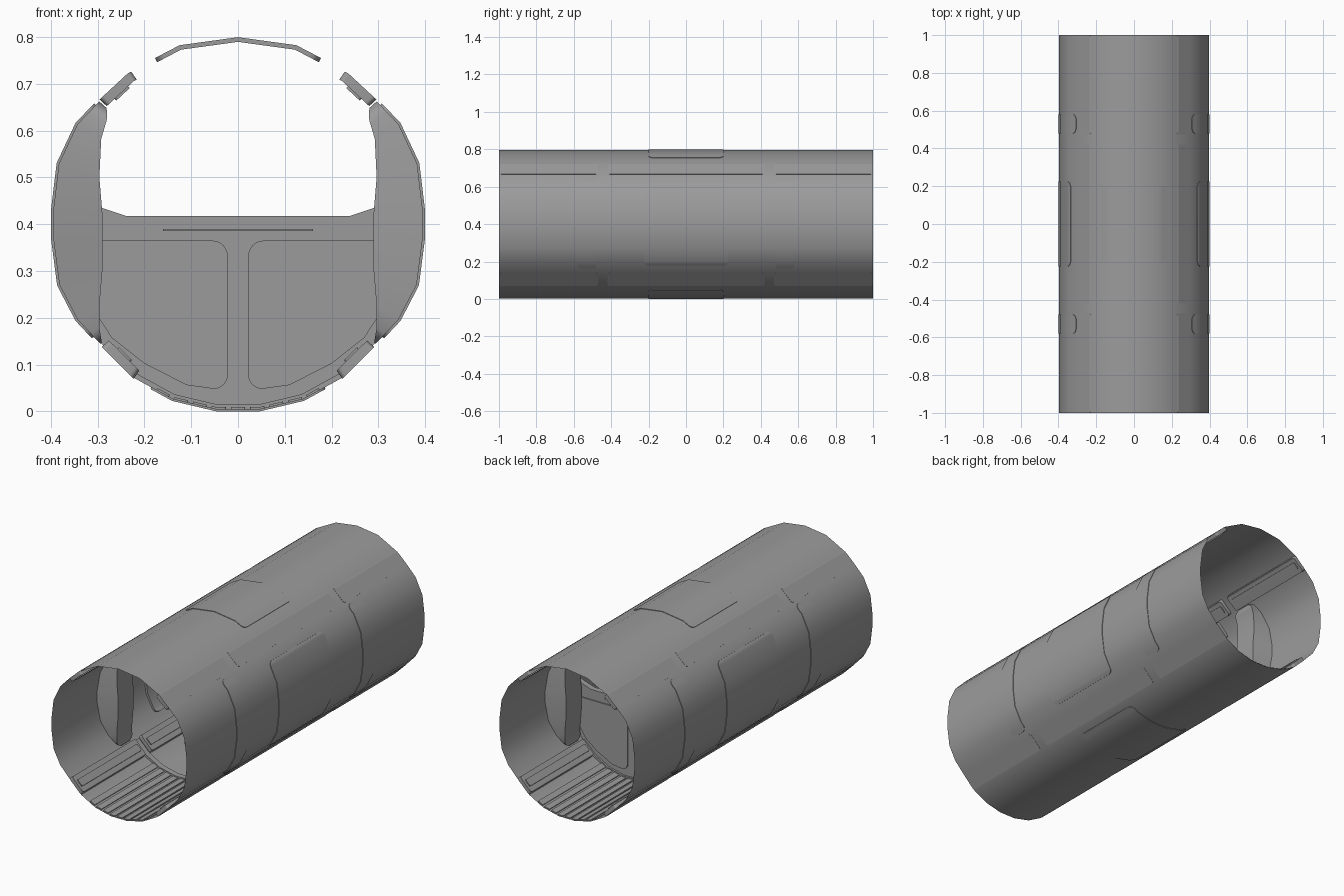
import bpy, bmesh, math
from math import sin, cos, pi, radians, atan2

if "Cube" in bpy.data.objects:
    bpy.data.objects.remove(bpy.data.objects["Cube"])

CZ = 0.4       # height of the tube axis
LIFT = 0.003   # how far cover plates stand proud of the hull

# half cross-section of the hull, top to bottom (x, z)
HALF = [(0, .797), (.124, .780), (.235, .722), (.302, .66), (.345, .615), (.385, .53), (.397, .43),
        (.397, .37), (.384, .27), (.345, .195), (.298, .145), (.222, .07), (.14, .025), (.047, .003), (0, .003)]
# inner edge of the side ribs
RIB = [(.285, .66), (.28, .645), (.28, .625), (.305, .54), (.29, .47), (.29, .27), (.30, .20), (.29, .14)]

GREY = bpy.data.materials.new("dark_grey")
GREY.diffuse_color = (.33, .33, .33, 1)
GREY.use_nodes = True
GREY.node_tree.nodes["Principled BSDF"].inputs["Base Color"].default_value = GREY.diffuse_color


def angle(p):
    return atan2(p[0], p[1] - CZ)


def radius(poly, t):
    """Distance from the axis to a half profile at angle t from the top."""
    t = abs(t)
    if t > pi:
        t = 2 * pi - t
    for a, b in zip(poly, poly[1:]):
        if angle(a) - 1e-6 <= t <= angle(b) + 1e-6:
            ax, az, dx, dz = a[0], a[1] - CZ, b[0] - a[0], b[1] - a[1]
            s, c = sin(t), cos(t)
            return (ax * dz - az * dx) / (s * dz - c * dx)
    return .4


def hull(t):
    return radius(HALF, t)


def inset(d):
    return lambda t: hull(t) - d


def finish(name, bm, solid=True):
    if solid:
        bmesh.ops.recalc_face_normals(bm, faces=bm.faces)
    me = bpy.data.meshes.new(name)
    bm.to_mesh(me)
    bm.free()
    me.materials.append(GREY)
    ob = bpy.data.objects.new(name, me)
    bpy.context.collection.objects.link(ob)
    return ob


def samples(a0, a1, corner):
    """Angles from a0 to a1: hull corners plus fine steps at the rounded ends."""
    ks = [angle(p) for p in HALF]
    ks += [-k for k in ks] + [2 * pi - k for k in ks]
    c = corner / .4
    ts = [k for k in ks if a0 + c < k < a1 - c]
    ts += [a0 + c * i / 4 for i in range(5)] + [a1 - c * i / 4 for i in range(5)]
    out = []
    for t in sorted(ts):
        if not out or t - out[-1] > 1e-4:
            out.append(t)
    return out


def curved_panel(name, a0, a1, yc, hw, r_in, r_out=inset(-LIFT), corner=.025, belly=0, hw_in=None):
    """Solid plate that follows the hull, with rounded corners."""
    bm = bmesh.new()
    rows = []
    for t in samples(a0, a1, corner):
        d = min(t - a0, a1 - t) * .4
        cut = 0
        if d < corner:
            cut = corner - math.sqrt(max(0, corner ** 2 - (corner - d) ** 2))
        w = hw - cut + belly * sin(pi * (t - a0) / (a1 - a0))
        wi = w if hw_in is None else hw_in - cut
        row = []
        for r, y in ((r_out(t), -w), (r_out(t), w), (r_in(t), wi), (r_in(t), -wi)):
            row.append(bm.verts.new((r * sin(t), yc + y, CZ + r * cos(t))))
        rows.append(row)
    for p, q in zip(rows, rows[1:]):
        for i in range(4):
            bm.faces.new((p[i], p[(i + 1) % 4], q[(i + 1) % 4], q[i]))
    bm.faces.new(rows[0])
    bm.faces.new(rows[-1][::-1])
    return finish(name, bm)


def slab(name, pts, y0, y1):
    """Flat x-z outline extruded along y."""
    bm = bmesh.new()
    f = bm.faces.new([bm.verts.new((x, y0, z)) for x, z in pts])
    ext = bmesh.ops.extrude_face_region(bm, geom=[f])
    bmesh.ops.translate(bm, vec=(0, y1 - y0, 0), verts=[v for v in ext['geom'] if isinstance(v, bmesh.types.BMVert)])
    return finish(name, bm)


# hull tube, a single open skin
ring = HALF[:-1] + [(-x, z) for x, z in HALF[-2:0:-1]]
bm = bmesh.new()
front = [bm.verts.new((x, -1, z)) for x, z in ring]
back = [bm.verts.new((x, 1, z)) for x, z in ring]
for i in range(len(ring)):
    j = (i + 1) % len(ring)
    bm.faces.new((front[j], front[i], back[i], back[j]))
bmesh.ops.recalc_face_normals(bm, faces=bm.faces)
finish("hull_tube", bm, False)

# top and bottom hatches
curved_panel("top_hatch", -radians(26.5), radians(26.5), 0, .2, inset(.007))
curved_panel("bottom_hatch", pi - radians(28), pi + radians(28), 0, .2, inset(.007))

for s, side in ((1, "right"), (-1, "left")):
    def span(lo, hi):
        a, b = radians(lo) * s, radians(hi) * s
        return min(a, b), max(a, b)

    # side door
    curved_panel(side + "_door", *span(56, 124), 0, .225, inset(.01))

    for y in (-.53, .53):
        # inward bulging rib and its outer cover plate
        curved_panel(side + "_rib", *span(48.5, 131), y, .05, lambda t: radius(RIB, t),
                     inset(.002), corner=.03, belly=.04, hw_in=.065)
        curved_panel(side + "_rib_cover", *span(50, 128), y, .05, inset(.007))

    # upper and lower corner rails in three lengths, each with a bead
    for lo, hi, level in ((35, 48, "upper"), (132, 146, "lower")):
        mid = (lo + hi) / 2
        for y, h in ((-.735, .265), (0, .42), (.735, .265)):
            curved_panel(side + "_" + level + "_rail", *span(lo, hi), y, h, inset(.02), inset(-.001), corner=.012)
            curved_panel(side + "_" + level + "_rail_bead", *span(mid - 3, mid + 3), y, h - .015,
                         inset(.025), inset(.018), corner=.006)

# floor slats at both ends
for y in (-.73, .73):
    for i in range(-4, 5):
        a = pi + radians(i * 6)
        curved_panel("floor_slat", a - radians(2.2), a + radians(2.2), y, .265,
                     inset(.006), inset(.001), corner=.003)
# floor rings where the slats stop
for y in (-.45, .45):
    curved_panel("floor_ring", pi - radians(47), pi + radians(47), y, .015, inset(.012), inset(.001), corner=.005)

# half height bulkhead
low = [(x * .99, z + .002) for x, z in HALF[7:-1]]
edge = [(.24, .418), (.30, .438), (.39, .47)] + low
slab("bulkhead", edge + [(-x, z) for x, z in edge[::-1]], .425, .455)
# slim lip along the top bar
slab("bulkhead_lip", [(-.16, .386), (.16, .386), (.16, .39), (-.16, .39)], .421, .459)


# rounded panels on both faces of the bulkhead
def arc(cx, cz, r, a0, a1):
    steps = [radians(a0 + (a1 - a0) * i / 6) for i in range(7)]
    return [(cx + r * cos(a), cz + r * sin(a)) for a in steps]


plate = arc(.055, .332, .033, 90, 180) + arc(.052, .078, .030, 180, 270)
plate += [(.11, .056), (.20, .102), (.27, .157), (.298, .20), (.315, .25), (.315, .365)]
for s in (1, -1):
    slab("bulkhead_panel", [(x * s, z) for x, z in plate], .418, .462)

bpy.ops.object.select_all(action='SELECT')
bpy.context.view_layer.objects.active = bpy.data.objects["hull_tube"]
bpy.ops.object.shade_smooth_by_angle(angle=radians(30))
